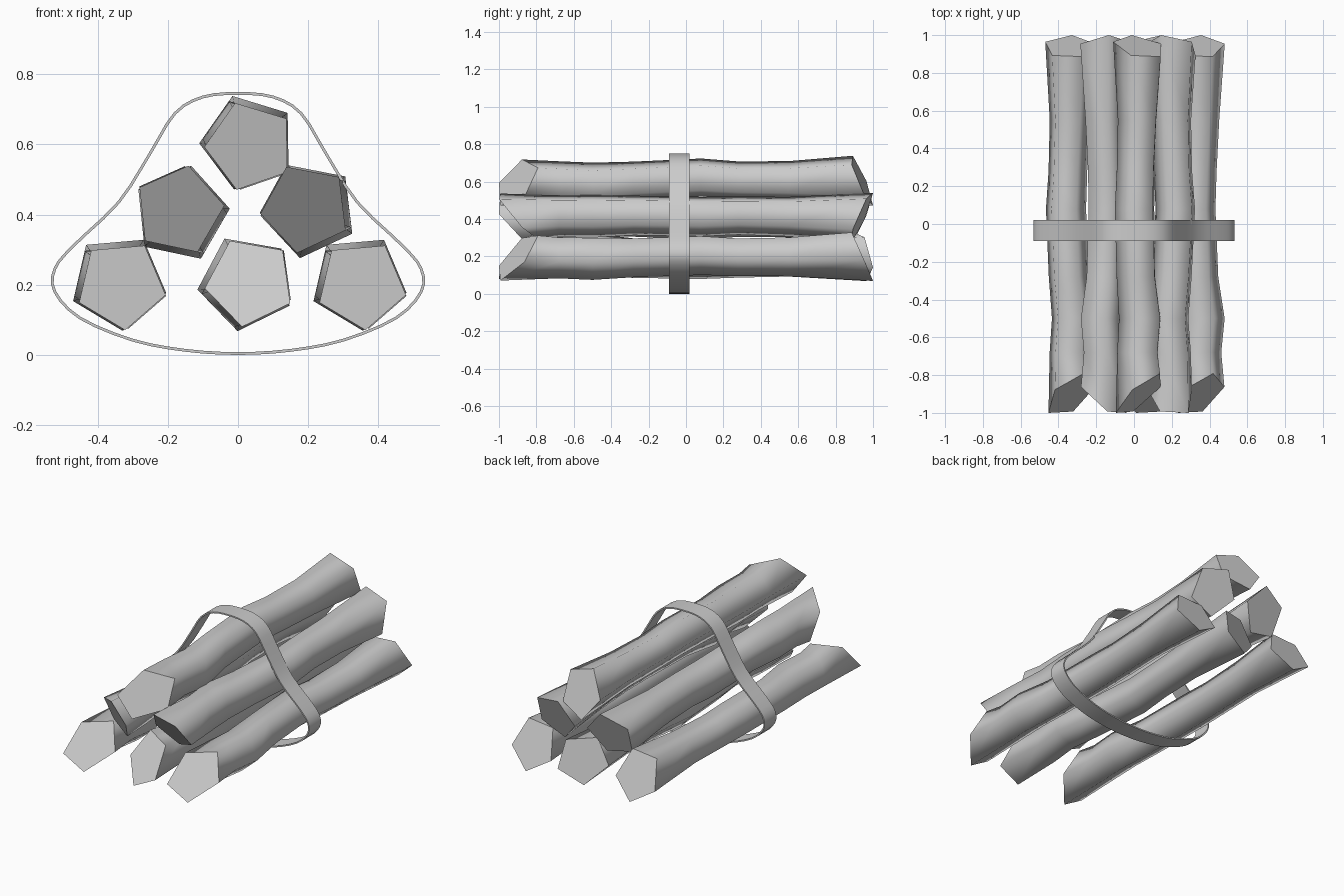
import bpy, bmesh, math
from mathutils import Vector

cube = bpy.data.objects.get("Cube")
if cube:
    bpy.data.objects.remove(cube, do_unlink=True)

grey = bpy.data.materials.new("light grey")
grey.use_nodes = True
COLOUR = (0.6, 0.6, 0.6, 1)
grey.diffuse_color = COLOUR
grey.node_tree.nodes["Principled BSDF"].inputs["Base Color"].default_value = COLOUR


def add_object(name, bm):
    bmesh.ops.recalc_face_normals(bm, faces=bm.faces)
    mesh = bpy.data.meshes.new(name)
    bm.to_mesh(mesh)
    bm.free()
    mesh.materials.append(grey)
    obj = bpy.data.objects.new(name, mesh)
    bpy.context.collection.objects.link(obj)
    return obj


# Log rings along its length: y, centre x, centre z, radius
RINGS = [(-0.905, 0, 0, 0.13), (-0.68, -0.005, 0, 0.118), (-0.5, 0.01, -0.005, 0.121),
         (-0.28, -0.015, 0, 0.112), (0.08, -0.03, 0.012, 0.112), (0.28, -0.02, 0.003, 0.108),
         (0.55, -0.01, 0.005, 0.112), (0.94, -0.008, 0.008, 0.14)]
FRONT_SLANT, BACK_SLANT = (0.5, 0.72), (0.0, -0.45)


def add_log(name, x, z, turn):
    """Five-sided wobbly log with slanted sawn ends, rolled about its length."""
    bm = bmesh.new()
    c, s = math.cos(math.radians(turn)), math.sin(math.radians(turn))
    loops = []
    for i, (y, cx, cz, r) in enumerate(RINGS):
        slant = FRONT_SLANT if i == 0 else BACK_SLANT if i == len(RINGS) - 1 else (0, 0)
        loop = []
        for k in range(5):
            a = math.radians(59 + 72 * k)
            dx, dz = r * math.cos(a), r * math.sin(a)
            yy = max(-1, min(1, y + slant[0] * dx + slant[1] * dz))
            px, pz = cx + dx, cz + dz
            loop.append(bm.verts.new((x + px * c - pz * s, yy, z + px * s + pz * c)))
        loops.append(loop)
    for a, b in zip(loops, loops[1:]):
        for k in range(5):
            n = (k + 1) % 5
            bm.faces.new((a[k], a[n], b[n], b[k])).smooth = True
    # Flat sawn ends
    for loop in (loops[0], loops[-1]):
        bm.faces.new(loop)
        for k in range(5):
            bm.edges.get((loop[k], loop[(k + 1) % 5])).smooth = False
    return add_object(name, bm)


add_log("top_log", 0.034, 0.595, -22)
add_log("middle_right_log", -0.168, 0.412, 163)
add_log("middle_left_log", 0.193, 0.418, 200)
add_log("bottom_right_log", -0.333, 0.2, 0)
add_log("bottom_middle_log", 0.034, 0.208, 57)
add_log("bottom_left_log", 0.352, 0.2, 0)

# Strap: half outline mirrored, then smoothed into a closed loop
HALF = [(0.1, 0.735), (0.18, 0.688), (0.25, 0.575), (0.34, 0.435), (0.47, 0.31),
        (0.522, 0.245), (0.522, 0.18), (0.45, 0.105), (0.3, 0.042), (0.15, 0.013)]
outline = [(0, 0.745)] + HALF + [(0, 0.004)] + [(-x, z) for x, z in reversed(HALF)]
pts = [Vector(p) for p in outline]
bm = bmesh.new()
rows = []
STEPS = 3
for i in range(len(pts)):
    p0, p1, p2, p3 = (pts[(i + d) % len(pts)] for d in (-1, 0, 1, 2))
    for j in range(STEPS):
        t = j / STEPS
        p = 0.5 * (2 * p1 + (p2 - p0) * t + (2 * p0 - 5 * p1 + 4 * p2 - p3) * t ** 2
                   + (3 * p1 - p0 - 3 * p2 + p3) * t ** 3)
        rows.append([bm.verts.new((p.x, y, p.y)) for y in (-0.09, 0.02)])
for i, a in enumerate(rows):
    b = rows[(i + 1) % len(rows)]
    bm.faces.new((a[0], a[1], b[1], b[0]))
strap = add_object("strap", bm)
solid = strap.modifiers.new("thickness", "SOLIDIFY")
solid.thickness = 0.008
solid.offset = 0
bpy.ops.object.select_all(action="DESELECT")
strap.select_set(True)
bpy.context.view_layer.objects.active = strap
bpy.ops.object.modifier_apply(modifier=solid.name)
bpy.ops.object.shade_smooth_by_angle(angle=math.radians(40))
